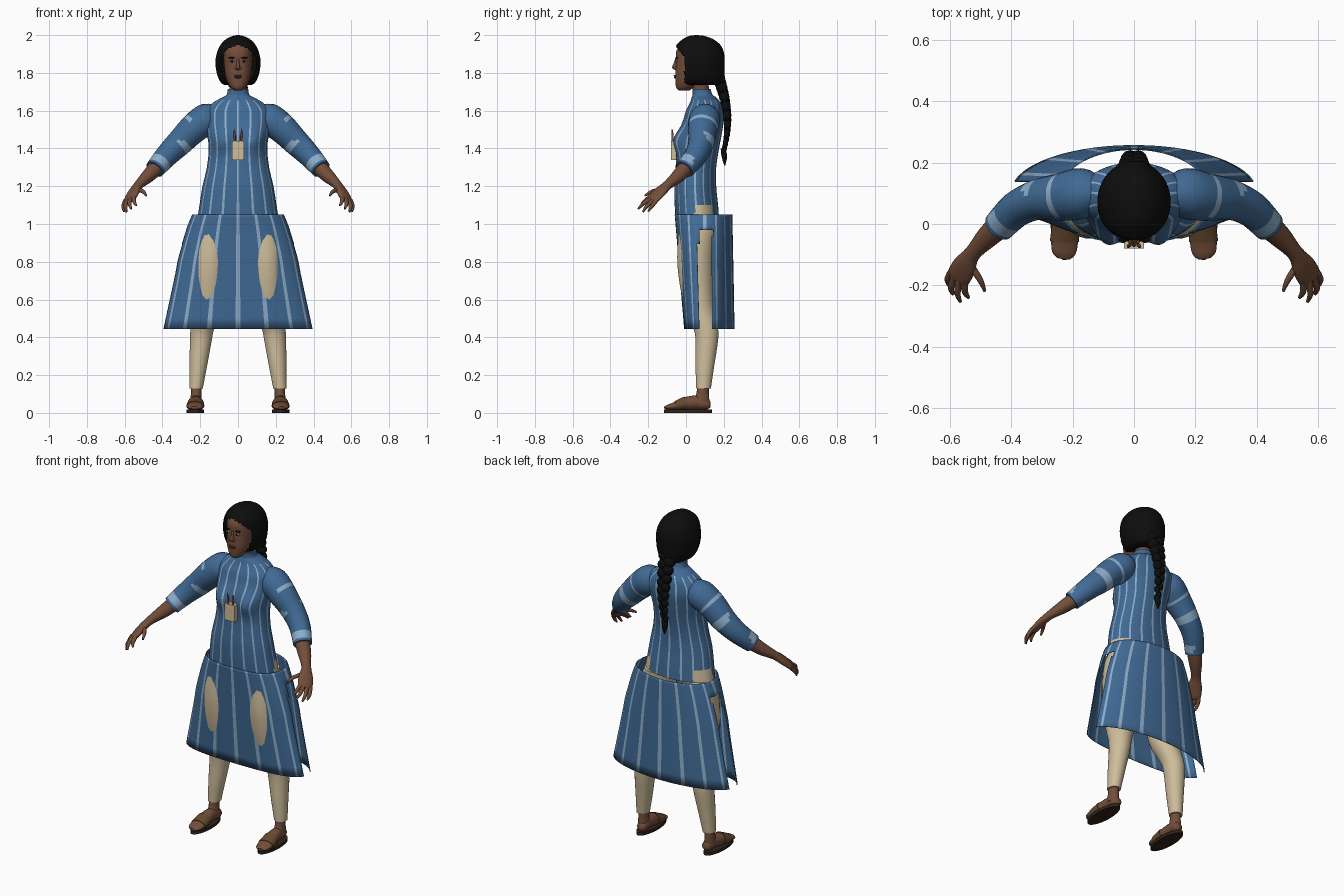
import bpy, bmesh, math
from mathutils import Vector

if "Cube" in bpy.data.objects:
    bpy.data.objects.remove(bpy.data.objects["Cube"])


def material(name, r, g, b):
    m = bpy.data.materials.new(name)
    m.use_nodes = True
    m.diffuse_color = (r, g, b, 1)
    bsdf = m.node_tree.nodes["Principled BSDF"]
    bsdf.inputs["Base Color"].default_value = (r, g, b, 1)
    bsdf.inputs["Roughness"].default_value = 0.9
    return m


BLUE = material("denim blue", .052, .145, .30)
PALE = material("pale blue stripe", .27, .42, .59)
CREAM = material("cream cloth", .62, .51, .33)
SKIN = material("brown skin", .17, .075, .042)
HAIR = material("black hair", .004, .004, .004)
SOLE = material("dark sole", .03, .017, .012)
STRAP = material("sandal strap", .13, .065, .025)
LIP = material("lip", .11, .04, .03)
WHITE = material("eye white", .45, .4, .36)
PENCIL = material("pencil", .25, .09, .04)


def finish(name, bm, mats):
    bmesh.ops.recalc_face_normals(bm, faces=bm.faces)
    mesh = bpy.data.meshes.new(name)
    bm.to_mesh(mesh)
    bm.free()
    for m in mats:
        mesh.materials.append(m)
    ob = bpy.data.objects.new(name, mesh)
    bpy.context.collection.objects.link(ob)
    bpy.ops.object.select_all(action='DESELECT')
    ob.select_set(True)
    bpy.context.view_layer.objects.active = ob
    bpy.ops.object.shade_smooth_by_angle(angle=math.radians(50))
    return ob


def refine(rows, k):
    """Catmull-Rom interpolation of the section list."""
    out = []
    for i in range(len(rows) - 1):
        p0, p1, p2, p3 = (rows[max(0, min(len(rows) - 1, i + d))] for d in (-1, 0, 1, 2))
        for s in range(k):
            t = s / k
            out.append([b + t * (c - a) / 2 + t * t * (a - 2.5 * b + 2 * c - d / 2)
                        + t ** 3 * (1.5 * (b - c) + (d - a) / 2)
                        for a, b, c, d in zip(p0, p1, p2, p3)])
    return out + [list(rows[-1])]


def loft(name, rows, mats, seg=24, k=4, side=None, flip=1, power=2, rule=None, bump=None, caps=True):
    """Sections are (x, y, z, half width, front depth[, back depth]).
    Without side they lie flat; with side they follow the path."""
    rows = refine(rows, k)
    bm = bmesh.new()
    rings = []
    for i, r in enumerate(rows):
        u, v = Vector((1, 0, 0)), Vector((0, 1, 0))
        if side:
            a, b = rows[max(i - 1, 0)], rows[min(i + 1, len(rows) - 1)]
            t = (Vector(b[:3]) - Vector(a[:3])).normalized()
            u = Vector(side)
            u = (u - t * u.dot(t)).normalized()
            v = t.cross(u)
        ring = []
        for j in range(seg):
            th = math.tau * (j - .5) / seg
            s, c = math.sin(th), math.cos(th)
            n = power if c > 0 else 2
            depth = math.copysign(max(0, 1 - abs(s) ** n) ** (1 / n), c)
            co = Vector(r[:3]) + u * r[3] * s - v * depth * (r[4] if c > 0 else r[-1])
            if bump:
                co = bump(co)
            co.x *= flip
            ring.append(bm.verts.new(co))
        rings.append(ring)
    for i in range(len(rings) - 1):
        for j in range(seg):
            q = (j + 1) % seg
            f = bm.faces.new((rings[i][j], rings[i][q], rings[i + 1][q], rings[i + 1][j]))
            mat = rule(i, j, f.calc_center_median()) if rule else 0
            if mat is None:
                bm.faces.remove(f)
            else:
                f.material_index = mat
    if caps:
        bm.faces.new(rings[0])
        bm.faces.new(rings[-1])
    bmesh.ops.delete(bm, geom=[v for v in bm.verts if not v.link_faces], context='VERTS')
    return finish(name, bm, mats)


def blob(name, loc, size, mat, seg=16):
    bm = bmesh.new()
    bmesh.ops.create_uvsphere(bm, u_segments=seg, v_segments=seg // 2 + 2, radius=1)
    for v in bm.verts:
        v.co = Vector(a * b + c for a, b, c in zip(v.co, size, loc))
    return finish(name, bm, [mat])


def spans(table):
    """(z, half width, front y, back y) to sections."""
    return [(0, (f + b) / 2, z, w, (b - f) / 2) for z, w, f, b in table]


# Tunic body with stripes, bust and hip slits
def bust(co):
    if co.y < .06:
        co.y -= .034 * math.exp(-((abs(co.x) - .09) / .05) ** 2 - ((co.z - 1.44) / .06) ** 2)
    return co


def tunic_rule(i, j, c):
    if c.z < 1.1 and .045 < c.y < .14 and abs(c.x) > .1:
        return 2
    return 1 if j % 6 == 0 and c.z < 1.66 else 0


loft("tunic", spans([(1.03, .215, -.055, .175), (1.1, .204, -.06, .17), (1.2, .188, -.062, .16),
     (1.3, .165, -.055, .16), (1.4, .155, -.048, .175), (1.48, .165, -.04, .19), (1.55, .175, -.015, .2),
     (1.6, .17, 0, .195), (1.64, .135, .02, .185), (1.67, .085, .03, .16), (1.685, .06, .035, .14),
     (1.715, .054, .033, .13)]), [BLUE, PALE, CREAM], seg=96, power=2.4, rule=tunic_rule, bump=bust)


# Skirt: joined at the waist, split into two panels at the sides
def skirt_rule(i, j, c):
    if c.z < .97 and .065 < c.y < .142 and abs(c.x) > .15:
        return None
    return 1 if j % 6 == 0 else 0


skirt = loft("skirt", [(0, .105, z, w, .105 - f, b - .105) for z, w, f, b in
             [(1.05, .243, -.06, .245), (.97, .275, -.053, .247), (.82, .32, -.041, .25),
              (.73, .338, -.034, .252), (.445, .4, -.01, .257)]],
             [BLUE, PALE], seg=96, power=2.8, rule=skirt_rule, caps=False)
thick = skirt.modifiers.new("cloth", 'SOLIDIFY')
thick.thickness = .004
thick.offset = -1

# Chest pocket and pencils
bm = bmesh.new()
bmesh.ops.create_cube(bm, size=1)
for v in bm.verts:
    v.co = Vector((v.co.x * .066, v.co.y * .03 - .065, v.co.z * .1 + 1.39))
finish("chest_pocket", bm, [CREAM])
for s, label in ((1, "left"), (-1, "right")):
    loft(label + "_pencil", [(.014, -.07, 1.4, .006, .006), (.018, -.072, 1.48, .006, .006),
         (.021, -.074, 1.505, .001, .001)], [PENCIL], seg=8, k=1, flip=s)

# Limbs
ACROSS = (.8, .5, -.37)
for s, label in ((1, "left"), (-1, "right")):
    def sleeve_rule(i, j, c):
        return 1 if i in (9, 14, 15, 22, 23) and (j + i) % 24 > 6 else 0

    loft(label + "_sleeve", [(.11, .1, 1.585, .05, .055), (.165, .1, 1.558, .082, .082),
         (.235, .088, 1.505, .078, .079), (.31, .08, 1.43, .066, .071), (.38, .05, 1.36, .059, .061),
         (.44, -.008, 1.29, .052, .052)], [BLUE, PALE], k=5, side=ACROSS, flip=s, rule=sleeve_rule)
    loft(label + "_forearm_and_palm", [(.42, .01, 1.31, .043, .043), (.475, -.04, 1.255, .037, .036),
         (.525, -.095, 1.208, .027, .024), (.55, -.135, 1.172, .04, .021), (.57, -.17, 1.137, .042, .017),
         (.577, -.183, 1.125, .034, .011)], [SKIN], side=ACROSS, flip=s)
    # Fingers and thumb: base, middle, tip
    for i, (base, mid, tip) in enumerate([
            ((.596, -.157, 1.125), (.607, -.18, 1.095), (.604, -.2, 1.066)),
            ((.583, -.17, 1.13), (.596, -.207, 1.095), (.59, -.228, 1.064)),
            ((.568, -.18, 1.138), (.575, -.225, 1.108), (.565, -.253, 1.08)),
            ((.552, -.188, 1.145), (.55, -.222, 1.118), (.538, -.24, 1.098)),
            ((.535, -.13, 1.182), (.502, -.18, 1.172), (.486, -.218, 1.15))]):
        loft(f"{label}_finger_{i + 1}", [(*base, .012, .012), (*mid, .0105, .0105), (*tip, .005, .005)],
             [SKIN], seg=10, k=3, side=ACROSS, flip=s)

    # Trouser leg
    loft(label + "_trouser_leg", [(.125, .065, 1.03, .085, .1), (.14, .059, .95, .098, .1),
         (.148, .05, .78, .095, .096), (.158, .068, .58, .085, .082), (.188, .104, .45, .064, .066),
         (.197, .11, .38, .058, .06), (.21, .1, .25, .047, .05), (.222, .093, .13, .036, .039)],
         [CREAM], flip=s)

    # Ankle, foot and sandal
    loft(label + "_ankle", [(.222, .09, .15, .029, .031), (.222, .088, .1, .028, .034),
         (.222, .08, .05, .032, .045)], [SKIN], flip=s)
    foot = [(.218, .13, .045, .014, .012), (.218, .115, .046, .028, .028), (.221, .06, .055, .033, .037),
            (.224, .0, .05, .039, .034), (.226, -.055, .037, .044, .022), (.228, -.095, .03, .038, .014),
            (.23, -.113, .027, .02, .007)]
    loft(label + "_foot", foot, [SKIN], side=(1, 0, 0), flip=s)
    loft(label + "_sandal_strap", [(x, y, z, a + .004, b + .004) for x, y, z, a, b in foot[3:5]],
         [STRAP], side=(1, 0, 0), flip=s)
    loft(label + "_sandal_sole", [(.226, .01, 0, .046, .128), (.226, .01, .018, .046, .128)],
         [SOLE], seg=32, k=1, flip=s)

    # Eyes and brows
    blob(label + "_eye", (s * .031, -.05, 1.862), (.013, .008, .006), WHITE)
    blob(label + "_iris", (s * .031, -.055, 1.862), (.006, .005, .006), HAIR, 10)
    blob(label + "_brow", (s * .034, -.05, 1.88), (.019, .007, .0035), HAIR)
    blob(label + "_nostril", (s * .01, -.058, 1.824), (.009, .009, .008), SKIN, 10)

# Head, neck and face
loft("neck", [(0, .08, 1.66, .05, .045), (0, .078, 1.72, .044, .043), (0, .07, 1.79, .045, .05)], [SKIN])
loft("head", spans([(1.708, .022, -.04, .02), (1.722, .038, -.052, .04), (1.75, .055, -.056, .08),
     (1.785, .067, -.057, .11), (1.83, .074, -.055, .15), (1.87, .077, -.053, .16),
     (1.92, .074, -.05, .16), (1.955, .055, -.02, .14), (1.975, .02, .03, .1)]),
     [SKIN], seg=32, power=2.3)
loft("nose", [(0, -.05, 1.875, .006, .008), (0, -.054, 1.85, .008, .012), (0, -.058, 1.828, .011, .017),
     (0, -.054, 1.816, .006, .006)], [SKIN], seg=12)
blob("upper_lip", (0, -.056, 1.785), (.022, .009, .005), LIP)
blob("lower_lip", (0, -.056, 1.776), (.018, .009, .005), LIP)


# Hair with an opening for the face
def hair_rule(i, j, c):
    return None if c.y < -.008 and c.z < 1.945 - 7 * c.x * c.x else 0


loft("hair", spans([(1.735, .07, .0, .185), (1.75, .092, -.03, .197), (1.79, .11, -.05, .203),
     (1.84, .119, -.06, .204), (1.89, .116, -.062, .204), (1.94, .098, -.056, .188),
     (1.975, .068, -.022, .15), (1.995, .03, .015, .1), (2.0, .004, .05, .06)]),
     [HAIR], seg=64, k=5, rule=hair_rule)

# Braid hanging down the back
for i in range(17):
    t = i / 16
    w = 1 - .65 * t
    blob(f"braid_strand_{i + 1}", ((-1) ** i * .02 * w, .175 + .045 * math.sin(2.6 * t), 1.77 - .39 * t),
         (.037 * w, .033 * w, .034 * (1 - .3 * t)), HAIR, 12)
loft("braid_tip", [(0, .195, 1.4, .012, .012), (0, .203, 1.36, .017, .016), (0, .205, 1.31, .003, .003)],
     [HAIR], seg=10)
